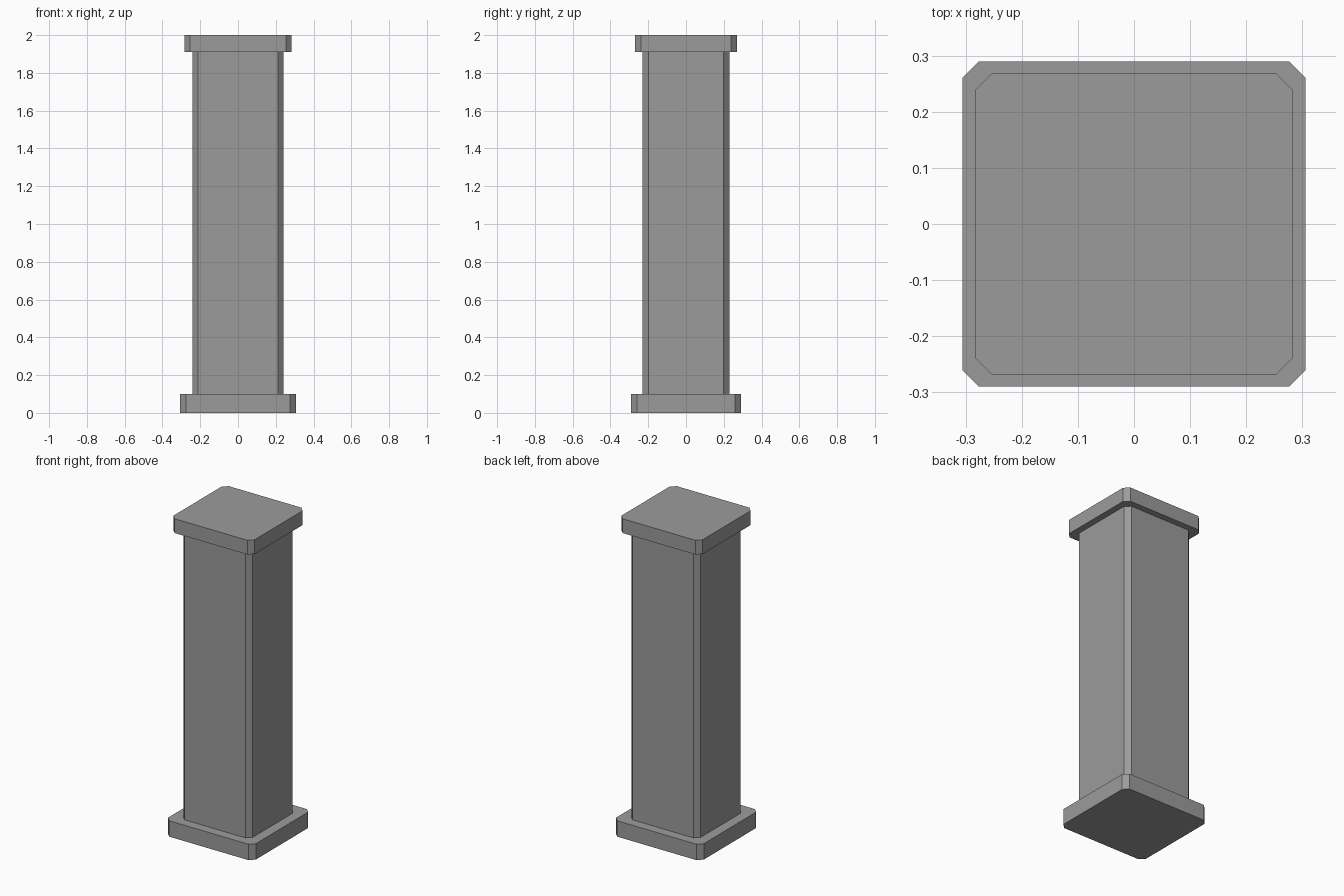
import bpy
import bmesh

default_cube = bpy.data.objects.get("Cube")
if default_cube:
    bpy.data.objects.remove(default_cube, do_unlink=True)

# Single stone colour
stone = bpy.data.materials.new("grey stone")
stone.use_nodes = True
colour = (0.33, 0.33, 0.33, 1)
stone.diffuse_color = colour
stone.node_tree.nodes["Principled BSDF"].inputs["Base Color"].default_value = colour


def chamfered_block(name, half_x, half_y, bottom, top, cut=0.03):
    """Upright block whose four vertical edges are cut flat."""
    mesh = bpy.data.meshes.new(name)
    bm = bmesh.new()
    bmesh.ops.create_cube(bm, size=2)
    for v in bm.verts:
        v.co.x *= half_x
        v.co.y *= half_y
        v.co.z = top if v.co.z > 0 else bottom
    upright = [e for e in bm.edges
               if abs(e.verts[0].co.z - e.verts[1].co.z) > 0.01]
    bmesh.ops.bevel(bm, geom=upright, offset=cut, offset_type='OFFSET',
                    segments=1, affect='EDGES')
    bm.to_mesh(mesh)
    bm.free()
    mesh.materials.append(stone)
    obj = bpy.data.objects.new(name, mesh)
    bpy.context.collection.objects.link(obj)
    return obj


# Base slab, shaft and cap slab
chamfered_block("base", 0.306, 0.29, 0, 0.1)
chamfered_block("shaft", 0.242, 0.229, 0.1, 1.91)
chamfered_block("cap", 0.283, 0.269, 1.91, 2)
